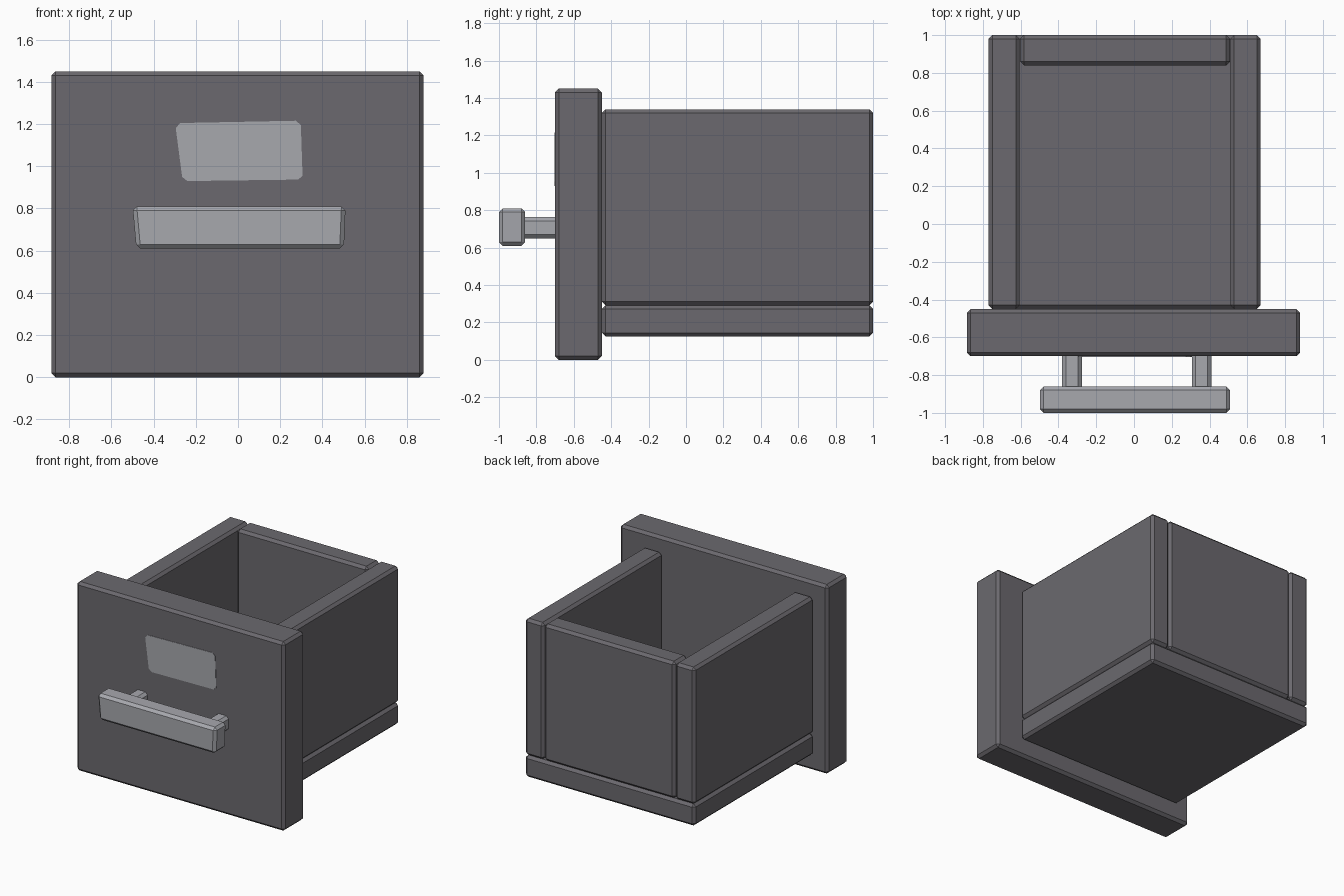
import bpy, bmesh

if "Cube" in bpy.data.objects:
    bpy.data.objects.remove(bpy.data.objects["Cube"])


def material(name, rgb):
    m = bpy.data.materials.new(name)
    m.diffuse_color = (*rgb, 1)
    m.use_nodes = True
    m.node_tree.nodes["Principled BSDF"].inputs["Base Color"].default_value = m.diffuse_color
    return m


DARK = material("dark_grey_cabinet", (0.147, 0.141, 0.156))
METAL = material("light_grey_metal", (0.386, 0.392, 0.423))


def finish(name, bm, mat):
    bmesh.ops.recalc_face_normals(bm, faces=bm.faces)
    mesh = bpy.data.meshes.new(name)
    bm.to_mesh(mesh)
    bm.free()
    mesh.materials.append(mat)
    ob = bpy.data.objects.new(name, mesh)
    bpy.context.collection.objects.link(ob)
    return ob


def board(name, x, y, z, mat, bevel=0.02, taper=(0, 0)):
    """Chamfered box between (min, max) pairs; taper pulls the lower left/right ends inward."""
    bm = bmesh.new()
    bmesh.ops.create_cube(bm, size=1)
    for v in bm.verts:
        i, j, k = (int(c > 0) for c in v.co)
        shift = 0 if k else (-taper[1] if i else taper[0])
        v.co = (x[i] + shift, y[j], z[k])
    bmesh.ops.bevel(bm, geom=bm.edges[:], offset=bevel, segments=1,
                    affect='EDGES', clamp_overlap=True)
    return finish(name, bm, mat)


# drawer front
board("front_panel", (-0.885, 0.88), (-0.70, -0.45), (0, 1.45), DARK)

# box: floor, two sides, back
board("floor", (-0.77, 0.67), (-0.45, 1.0), (0.125, 0.292), DARK)
WALL_Z = (0.292, 1.34)
board("left_side", (-0.77, -0.605), (-0.45, 1.0), WALL_Z, DARK)
board("right_side", (0.51, 0.67), (-0.45, 1.0), WALL_Z, DARK)
board("back", (-0.603, 0.508), (0.84, 1.0), WALL_Z, DARK)

# handle: grip bar on two posts
board("handle_bar", (-0.50, 0.51), (-1.0, -0.86), (0.61, 0.81), METAL, taper=(0.018, 0.008))
for name, x in (("left_post", -0.328), ("right_post", 0.358)):
    board(name, (x - 0.052, x + 0.052), (-0.88, -0.68), (0.65, 0.763), METAL)

# slightly crooked label plate with clipped corners
outline = [(-0.295, 1.18), (-0.275, 1.205), (0.275, 1.216), (0.298, 1.195),
           (0.306, 0.955), (0.285, 0.937), (-0.24, 0.93), (-0.265, 0.95)]
bm = bmesh.new()
face = bm.faces.new([bm.verts.new((x, -0.699, z)) for x, z in outline])
ext = bmesh.ops.extrude_face_region(bm, geom=[face])
for v in ext["geom"]:
    if isinstance(v, bmesh.types.BMVert):
        v.co.y = -0.703
finish("label_plate", bm, METAL)
